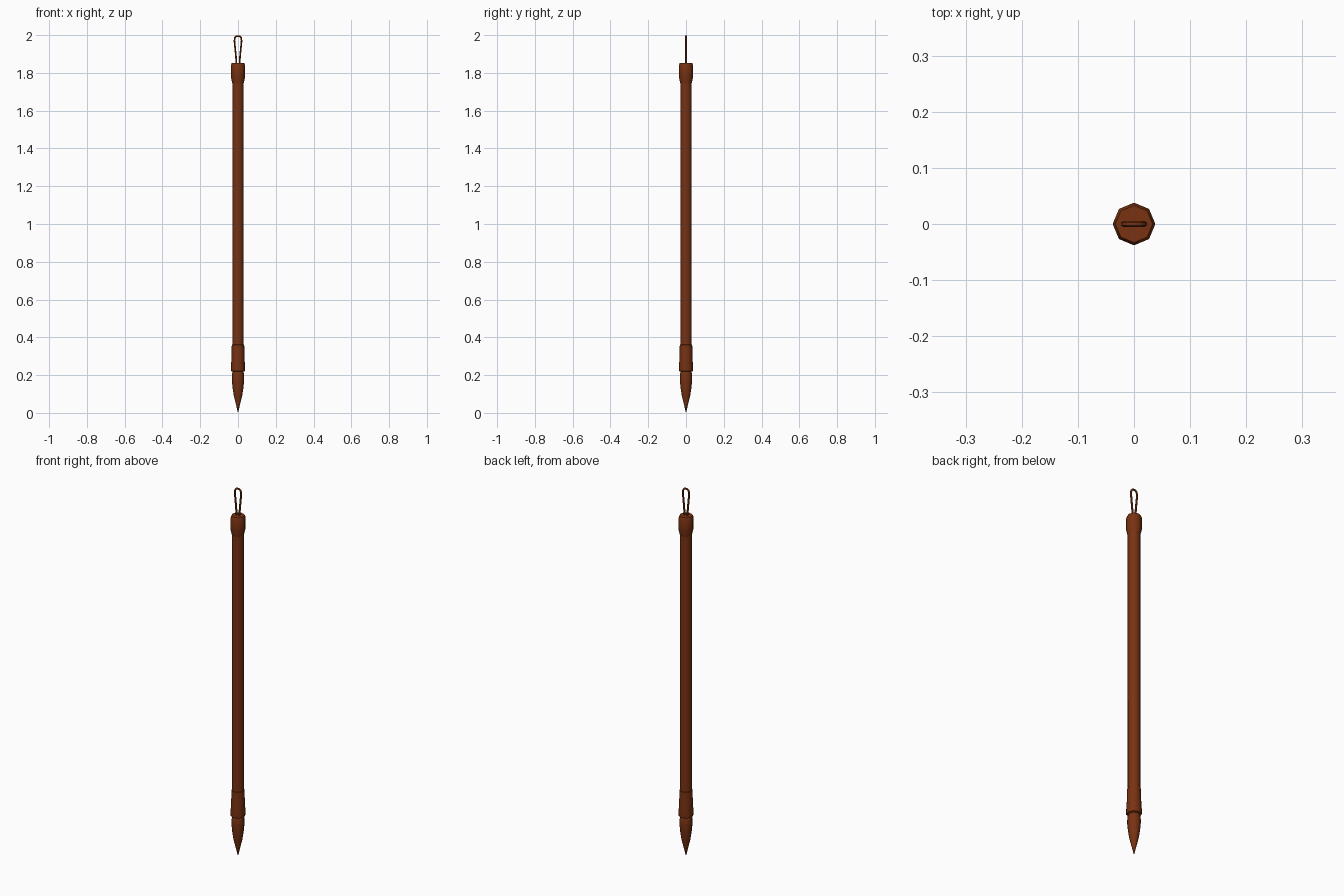
import bpy, bmesh, math

if "Cube" in bpy.data.objects:
    bpy.data.objects.remove(bpy.data.objects["Cube"])

wood = bpy.data.materials.new("brown_wood")
wood.diffuse_color = (0.19, 0.032, 0.006, 1)
wood.use_nodes = True
wood.node_tree.nodes["Principled BSDF"].inputs["Base Color"].default_value = wood.diffuse_color


def finish(ob):
    ob.data.materials.append(wood)
    bpy.ops.object.select_all(action='DESELECT')
    ob.select_set(True)
    bpy.context.view_layer.objects.active = ob
    bpy.ops.object.shade_smooth_by_angle(angle=math.radians(50))


def lathe(name, profile, sides=8):
    """Closed eight-sided solid from (radius, z) points, bottom to top."""
    bm = bmesh.new()
    rings = []
    for r, z in profile:
        n = 1 if r == 0 else sides
        rings.append([bm.verts.new((r * math.cos(math.tau * i / sides),
                                    r * math.sin(math.tau * i / sides), z)) for i in range(n)])
    for a, b in zip(rings, rings[1:]):
        for i in range(sides):
            j = (i + 1) % sides
            if len(a) == 1:
                bm.faces.new((a[0], b[j], b[i]))
            else:
                bm.faces.new((a[i], a[j], b[j], b[i]))
    for ring in (rings[0], rings[-1]):
        if len(ring) > 1:
            bm.faces.new(ring)
    bmesh.ops.recalc_face_normals(bm, faces=bm.faces)
    me = bpy.data.meshes.new(name)
    bm.to_mesh(me)
    bm.free()
    ob = bpy.data.objects.new(name, me)
    bpy.context.collection.objects.link(ob)
    finish(ob)


# Bristle tip, ferrule, long handle and end cap
lathe("bristles", [(0, 0), (0.011, 0.045), (0.022, 0.09), (0.029, 0.135),
                   (0.033, 0.18), (0.031, 0.21), (0.027, 0.225)])
lathe("ferrule", [(0.030, 0.218), (0.037, 0.222), (0.038, 0.232), (0.034, 0.30), (0.033, 0.36), (0.029, 0.362)])
lathe("handle", [(0.030, 0.23), (0.030, 1.80)])
lathe("end_cap", [(0.030, 1.745), (0.037, 1.775), (0.038, 1.80), (0.038, 1.838), (0.033, 1.852)])

# Hanging cord loop: mirrored half path swept with a thin round section
half = [(0.008, 1.84), (0.011, 1.89), (0.016, 1.94), (0.019, 1.97), (0.016, 1.987), (0.008, 1.995)]
path = [(-x, z) for x, z in half] + [(x, z) for x, z in reversed(half)]
cu = bpy.data.curves.new("cord_loop", 'CURVE')
cu.dimensions = '3D'
cu.bevel_depth = 0.005
cu.bevel_resolution = 1
cu.use_fill_caps = True
sp = cu.splines.new('POLY')
sp.points.add(len(path) - 1)
for p, (x, z) in zip(sp.points, path):
    p.co = (x, 0, z, 1)
cord = bpy.data.objects.new("cord_loop", cu)
bpy.context.collection.objects.link(cord)
bpy.ops.object.select_all(action='DESELECT')
cord.select_set(True)
bpy.context.view_layer.objects.active = cord
bpy.ops.object.convert(target='MESH')
finish(bpy.context.object)
